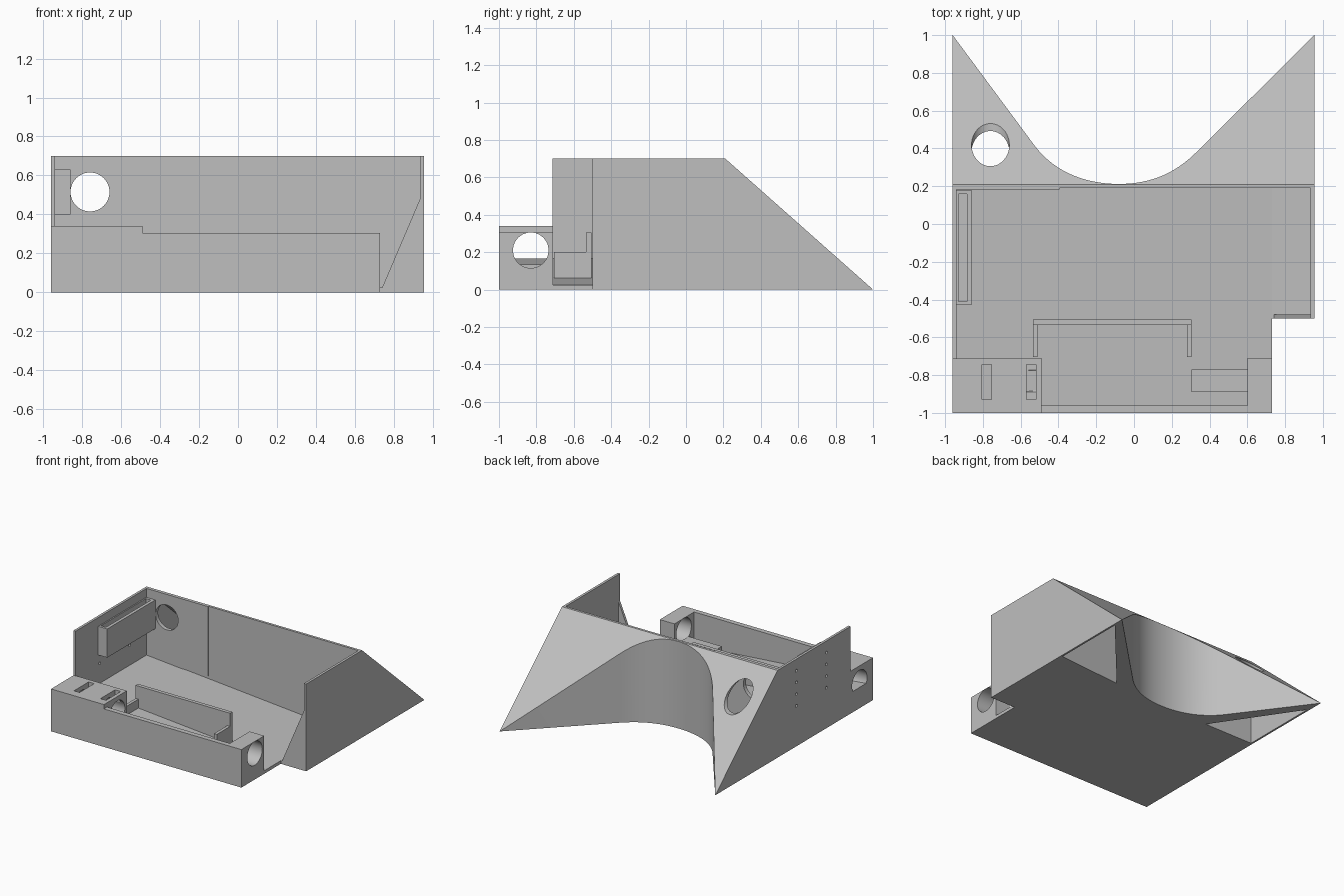
import bpy, bmesh, math
from mathutils import Vector
from mathutils.geometry import interpolate_bezier

old = bpy.data.objects.get("Cube")
if old:
    bpy.data.objects.remove(old, do_unlink=True)

grey = bpy.data.materials.new("plain grey")
grey.use_nodes = True
colour = (0.52, 0.52, 0.52, 1)
grey.diffuse_color = colour
grey.node_tree.nodes["Principled BSDF"].inputs["Base Color"].default_value = colour


def solid(name, lower, upper):
    """Closed solid between two matching outlines."""
    bm = bmesh.new()
    a = [bm.verts.new(p) for p in lower]
    b = [bm.verts.new(p) for p in upper]
    n = len(a)
    bm.faces.new(a[::-1])
    bm.faces.new(b)
    for i in range(n):
        j = (i + 1) % n
        bm.faces.new((a[i], a[j], b[j], b[i]))
    bmesh.ops.recalc_face_normals(bm, faces=bm.faces)
    mesh = bpy.data.meshes.new(name)
    bm.to_mesh(mesh)
    bm.free()
    obj = bpy.data.objects.new(name, mesh)
    mesh.materials.append(grey)
    bpy.context.collection.objects.link(obj)
    return obj


def prism(name, axis, profile, lo, hi):
    """Extrude a flat profile along x, y or z."""
    def place(u, v, w):
        return {"x": (w, u, v), "y": (u, w, v), "z": (u, v, w)}[axis]
    return solid(name, [place(u, v, lo) for u, v in profile],
                 [place(u, v, hi) for u, v in profile])


def box(name, x, y, z):
    return prism(name, "z", [(x[0], y[0]), (x[1], y[0]), (x[1], y[1]), (x[0], y[1])], *z)


def rod(axis, u, v, r, lo, hi, sides=48):
    ring = [(u + r * math.cos(2 * math.pi * i / sides), v + r * math.sin(2 * math.pi * i / sides))
            for i in range(sides)]
    return prism("cutter", axis, ring, lo, hi)


def cut(obj, cutters):
    for c in cutters:
        c.hide_render = True
        mod = obj.modifiers.new("cut", "BOOLEAN")
        mod.operation, mod.solver, mod.object = "DIFFERENCE", "EXACT", c
    graph = bpy.context.evaluated_depsgraph_get()
    mesh = bpy.data.meshes.new_from_object(obj.evaluated_get(graph))
    obj.modifiers.clear()
    obj.data = mesh
    for c in cutters:
        bpy.data.objects.remove(c, do_unlink=True)


L, R, IN_L, IN_R, STEP = -0.96, 0.955, -0.94, 0.935, 0.73

# Floor, rising gently towards the right-hand wall
prism("sloping_floor", "y", [(L, 0), (STEP, 0), (STEP, 0.025), (L, 0.167)], -1, 0.2)
box("side_floor", (STEP, R), (-0.5, 0.2), (0, 0.025))

# Rear wedge with curved notch, hollow undersides and a round port
wedge = prism("rear_wedge", "x", [(0.19, 0), (1, 0), (0.21, 0.7), (0.19, 0.7)], L, R)


def arc(*pts):
    return [(p.x, p.y) for p in interpolate_bezier(*[Vector(q) for q in pts], 16)]


notch = arc((-0.53, 0.42), (-0.42, 0.27), (-0.25, 0.212), (-0.08, 0.212))
notch += arc((-0.08, 0.212), (0.09, 0.212), (0.22, 0.27), (0.33, 0.38))[1:]
notch = [(-1.034, 1.1), (L, 1)] + notch + [(R, 1), (1.055, 1.1)]


def pocket(corners):
    top = [(x, y, (1 - y) * 0.886 - 0.035) for x, y in corners]
    return solid("cutter", [(x, y, -0.05) for x, y in corners], top)


cut(wedge, [prism("cutter", "z", notch, -0.1, 0.9),
            pocket([(0.94, 0.3), (0.94, 0.9), (0.38, 0.255)]),
            pocket([(-0.945, 0.215), (-0.51, 0.215), (-0.945, 0.86)]),
            rod("y", -0.76, 0.515, 0.1, 0, 1)])

# Back wall panel beside the port
panel = box("back_panel", (IN_L, -0.395), (0.183, 0.195), (0.14, 0.7))
cut(panel, [rod("y", -0.76, 0.515, 0.1, 0, 1)])

# Side walls, one with two columns of screw holes
wall = box("right_wall", (L, IN_L), (-0.715, 0.2), (0, 0.7))
cut(wall, [rod("x", y, 0.325 + 0.094 * i, 0.011, -1.1, -0.9, 12)
           for y in (-0.03, -0.41) for i in range(4)])
box("left_wall", (IN_R, R), (-0.5, 0.2), (0, 0.7))
prism("left_gusset", "y", [(STEP, 0), (R, 0), (R, 0.48), (IN_R, 0.48)], -0.5, -0.48)

# Open-topped holder on the inside of the right wall
holder = box("wall_holder", (-0.945, -0.86), (-0.43, 0.18), (0.4, 0.63))
cut(holder, [box("cutter", (-0.93, -0.885), (-0.41, 0.16), (0.43, 0.8))])

# Front wall and the two bored end blocks
box("front_wall", (-0.5, 0.61), (-1, -0.96), (0, 0.305))
AXLE = (-0.83, 0.21, 0.095)
right_block = box("right_block", (L, -0.49), (-1, -0.71), (0, 0.34))
cut(right_block, [rod("x", *AXLE, -1.1, -0.3)] +
    [box("cutter", (x, x + 0.05), (-0.93, -0.745), (0.135, 0.5)) for x in (-0.805, -0.57)])
left_block = box("left_block", (0.6, STEP), (-1, -0.71), (0, 0.305))
cut(left_block, [rod("x", *AXLE, 0.5, 0.9)])
box("motor_rest", (0.305, 0.6), (-0.89, -0.77), (0, 0.135))

# U-shaped tray bracket
box("bracket_back", (-0.535, 0.305), (-0.535, -0.505), (0, 0.305))
for name, x in (("bracket_right_arm", -0.535), ("bracket_left_arm", 0.28)):
    box(name, (x, x + 0.025), (-0.705, -0.53), (0, 0.2))

# Smooth the round surfaces, keep the edges crisp
bpy.ops.object.select_all(action="DESELECT")
for o in bpy.context.collection.objects:
    if o.type == "MESH":
        o.select_set(True)
        bpy.context.view_layer.objects.active = o
bpy.ops.object.shade_smooth_by_angle(angle=math.radians(25))
